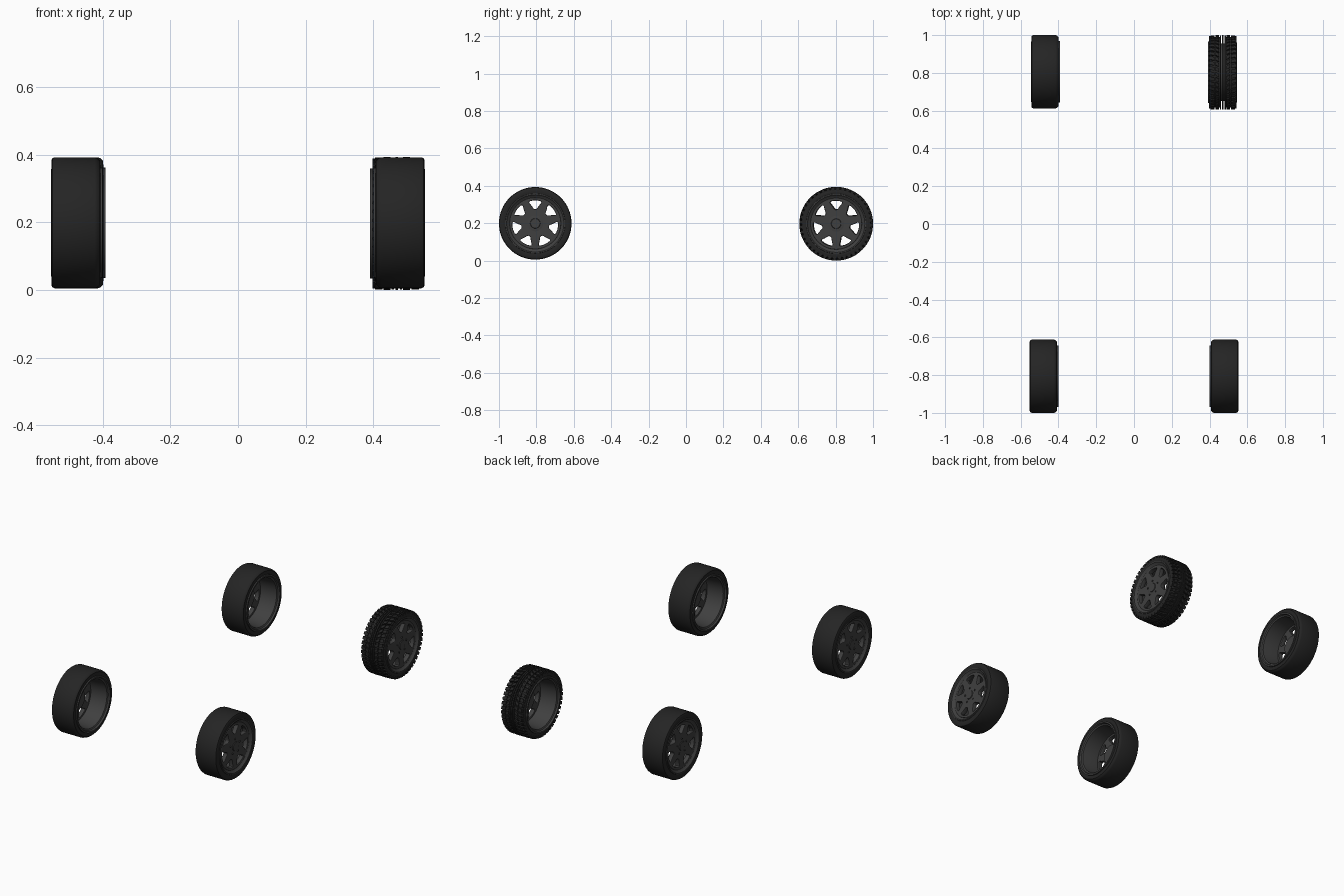
import bpy, bmesh, math
from mathutils import Matrix, Vector

if "Cube" in bpy.data.objects:
    bpy.data.objects.remove(bpy.data.objects["Cube"])

TAU = 2 * math.pi


def material(name, v):
    m = bpy.data.materials.new(name)
    m.diffuse_color = (v, v, v, 1)
    m.use_nodes = True
    m.node_tree.nodes["Principled BSDF"].inputs["Base Color"].default_value = m.diffuse_color
    return m


RUBBER, METAL = material("rubber", 0.018), material("dark_metal", 0.05)


def finish(bm, name, mat, angle=35):
    bmesh.ops.recalc_face_normals(bm, faces=bm.faces)
    me = bpy.data.meshes.new(name)
    bm.to_mesh(me)
    bm.free()
    return add(me, name, mat, angle)


def add(me, name, mat, angle=35):
    me.materials.clear()
    me.materials.append(mat)
    ob = bpy.data.objects.new(name, me)
    bpy.context.collection.objects.link(ob)
    bpy.ops.object.select_all(action='DESELECT')
    ob.select_set(True)
    bpy.context.view_layer.objects.active = ob
    bpy.ops.object.shade_smooth_by_angle(angle=math.radians(angle))
    return ob


def polar(x, r, a):
    return Vector((x, r * math.sin(a), r * math.cos(a)))


def lathe(bm, profile, n=64):
    """Revolve a closed (x, radius) profile around the x axis."""
    rings = [[bm.verts.new(polar(x, r, TAU * i / n)) for x, r in profile] for i in range(n)]
    k = len(profile)
    for i in range(n):
        a, b = rings[i], rings[(i + 1) % n]
        for j in range(k):
            bm.faces.new((a[j], a[(j + 1) % k], b[(j + 1) % k], b[j]))


def block(bm, x0, x1, a0, width, skew, r0, r1):
    """Tread block: skewed box following the tyre surface."""
    v = []
    for r in (r0, r1):
        for x, a in ((x0, a0), (x1, a0 + skew), (x1, a0 + skew + width), (x0, a0 + width)):
            v.append(bm.verts.new(polar(x, r, a)))
    for f in ((0, 1, 2, 3), (4, 5, 6, 7), (0, 1, 5, 4), (1, 2, 6, 5), (2, 3, 7, 6), (3, 0, 4, 7)):
        bm.faces.new([v[i] for i in f])


def slick_tyre(name):
    bm = bmesh.new()
    lathe(bm, [(-.070, .152), (-.0725, .170), (-.071, .184), (-.064, .191), (-.056, .194),
               (.062, .194), (.069, .191), (.0725, .184), (.0725, .170), (.070, .152),
               (.05, .150), (-.05, .150)])
    return finish(bm, name, RUBBER)


def treaded_tyre(name):
    bm = bmesh.new()
    # carcass halves leave open grooves beside the centre rib
    for s in (-1, 1):
        lathe(bm, [(s * x, r) for x, r in ((.009, .187), (.058, .187), (.067, .184), (.0725, .176),
                                           (.0725, .166), (.070, .152), (.060, .152), (.060, .174), (.009, .178))])
        lathe(bm, [(s * x, r) for x, r in ((.009, .178), (.009, .196), (.016, .196), (.016, .178))])
    lathe(bm, [(-.004, .180), (-.004, .197), (.004, .197), (.004, .180)])
    n = 44
    step = TAU / n
    for s in (-1, 1):
        for i in range(n):
            a = i * step + (step / 2 if s > 0 else 0)
            block(bm, s * .019, s * .039, a, step * .68, step * .45, .184, .197)
            block(bm, s * .043, s * .065, a + step * .3, step * .66, step * .2, .182, .196)
            block(bm, s * .064, s * .0725, a + step * .5, step * .66, 0, .172, .192)
    return finish(bm, name, RUBBER)


def rim(name):
    bm = bmesh.new()
    # barrel with flared inner and outer lips
    lathe(bm, [(-.079, .163), (-.079, .154), (-.070, .150), (-.066, .142), (-.020, .137), (.030, .134),
               (.060, .134), (.064, .140), (.070, .150), (.074, .153), (.074, .159), (.069, .161),
               (.062, .152), (-.062, .152), (-.068, .163)])
    return finish(bm, name, METAL)


def spoke_face(name, windows=7):
    # flat disc with rounded windows, extruded from a 2D curve
    cu = bpy.data.curves.new(name, 'CURVE')
    cu.dimensions, cu.fill_mode = '2D', 'BOTH'
    cu.extrude, cu.bevel_depth, cu.bevel_resolution = .010, .004, 1

    def loop(pts):
        sp = cu.splines.new('POLY')
        sp.points.add(len(pts) - 1)
        for p, (r, a) in zip(sp.points, pts):
            p.co = (r * math.cos(a), r * math.sin(a), 0, 1)
        sp.use_cyclic_u = True

    loop([(.134, TAU * i / 64) for i in range(64)])
    half = [(.072, 5), (.077, 9), (.095, 14), (.112, 18), (.121, 18), (.126, 14), (.127, 5)]
    shape = half + [(r, -a) for r, a in reversed(half)]
    for i in range(windows):
        loop([(r, TAU * i / windows + math.radians(a)) for r, a in shape])
    tmp = bpy.data.objects.new(name, cu)
    bpy.context.collection.objects.link(tmp)
    bpy.context.view_layer.update()
    me = bpy.data.meshes.new_from_object(tmp.evaluated_get(bpy.context.evaluated_depsgraph_get()))
    bpy.data.objects.remove(tmp)
    # curve x -> up, curve normal -> outward x
    me.transform(Matrix(((0, 0, 1, .050), (0, 1, 0, 0), (1, 0, 0, 0), (0, 0, 0, 1))))
    me.flip_normals()
    return add(me, name, METAL)


def hub(name):
    bm = bmesh.new()
    # centre cap, and boss behind the spokes
    lathe(bm, [(.022, .0005), (.022, .058), (.040, .066), (.060, .060), (.066, .034), (.066, .027),
               (.070, .025), (.070, .0005)], 32)
    # wheel nuts
    for i in range(5):
        m = Matrix.Translation(polar(.064, .044, TAU * i / 5)) @ Matrix.Rotation(math.pi / 2, 4, 'Y')
        bmesh.ops.create_cone(bm, cap_ends=True, segments=6, radius1=.005, radius2=.005, depth=.010, matrix=m)
    return finish(bm, name, METAL)


# four wheels: name, side, x, y, z, treaded
for label, s, x, y, z, treaded in (
        ("front_left", -1, .480, -.806, .199, False), ("front_right", 1, .480, -.806, .199, False),
        ("rear_left", -1, .471, .806, .199, False), ("rear_right", 1, .470, .803, .197, True)):
    tyre = (treaded_tyre if treaded else slick_tyre)(label + "_tyre")
    for ob in (tyre, rim(label + "_rim"), spoke_face(label + "_spokes"), hub(label + "_hub")):
        ob.location = (s * x, y, z)
        if s < 0:
            ob.rotation_euler.z = math.pi
